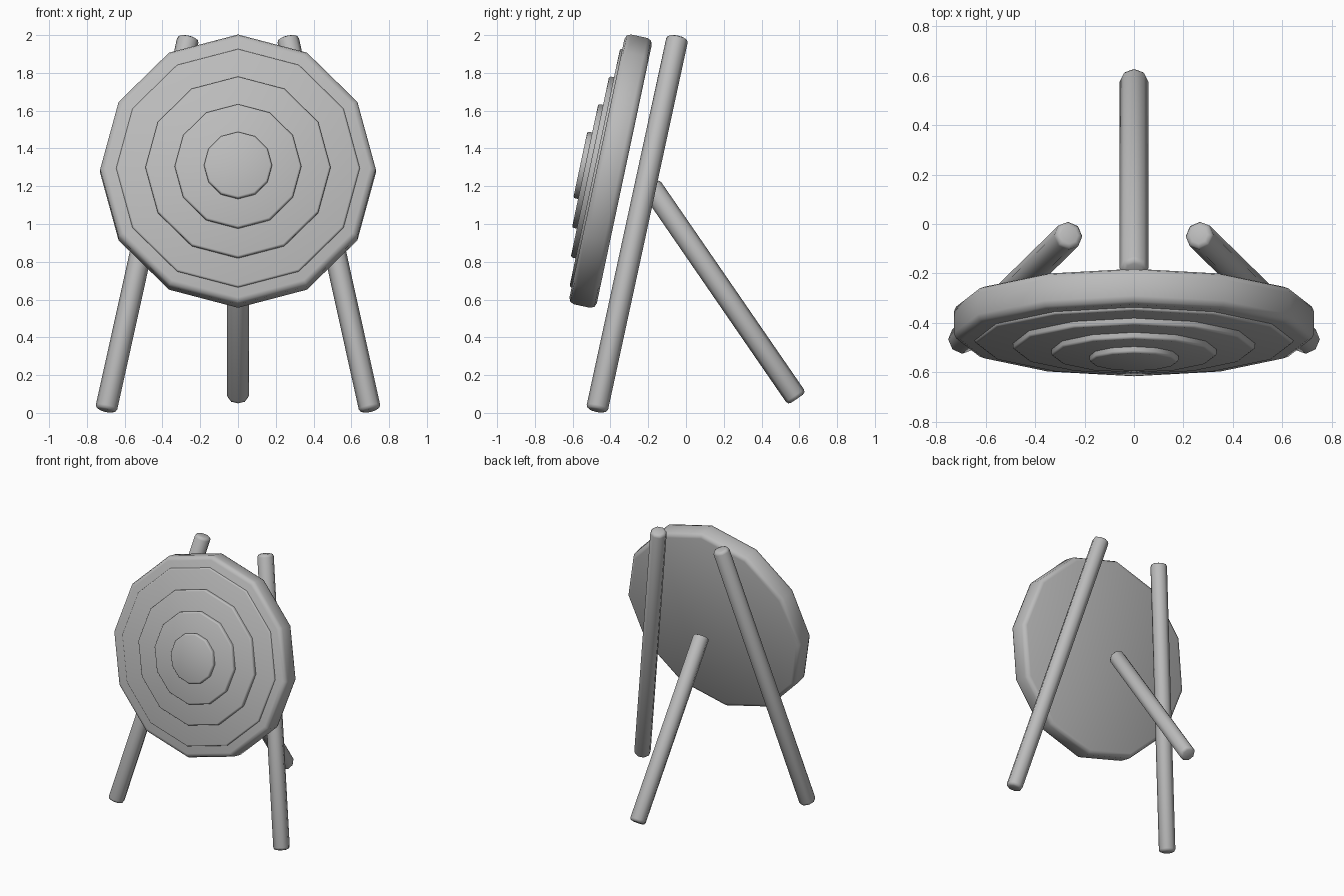
import bpy
import math
from mathutils import Vector

cube = bpy.data.objects.get("Cube")
if cube:
    bpy.data.objects.remove(cube, do_unlink=True)

grey = bpy.data.materials.new("plain_grey")
grey.use_nodes = True
colour = (0.5, 0.5, 0.5, 1)
grey.diffuse_color = colour
grey.node_tree.nodes["Principled BSDF"].inputs["Base Color"].default_value = colour


def rounded_cylinder(name, start, end, radius, sides, bevel, segments=2):
    """Cylinder between two points with softened end edges."""
    start, end = Vector(start), Vector(end)
    axis = end - start
    bpy.ops.mesh.primitive_cylinder_add(
        vertices=sides, radius=radius, depth=axis.length,
        location=(start + end) / 2,
        rotation=axis.to_track_quat('Z', 'Y').to_euler())
    ob = bpy.context.object
    ob.name = name
    ob.data.materials.append(grey)
    mod = ob.modifiers.new("soft_ends", 'BEVEL')
    mod.width = bevel
    mod.segments = segments
    mod.limit_method = 'ANGLE'
    mod.angle_limit = math.radians(60)
    bpy.ops.object.shade_smooth()
    return ob


# Leaning target board with stepped rings
lean = math.radians(12)
normal = Vector((0, -math.cos(lean), math.sin(lean)))
centre = Vector((0, -0.4, 1.28))

rounded_cylinder("target_board", centre - normal * 0.075, centre + normal * 0.073,
                 0.73, 12, 0.03)
for i, radius in enumerate((0.645, 0.49, 0.335, 0.18)):
    front = 0.085 + 0.026 * i
    rounded_cylinder(f"target_ring_{i + 1}", centre, centre + normal * front,
                     radius, 12, 0.01)

# Tripod legs
for side, sign in (("left", 1), ("right", -1)):
    rounded_cylinder(f"{side}_front_leg", (sign * 0.7, -0.473, 0.012),
                     (sign * 0.262, -0.044, 1.99), 0.058, 8, 0.02)
rounded_cylinder("back_leg", (0, 0.588, 0.075), (0, -0.19, 1.205), 0.058, 8, 0.02)
